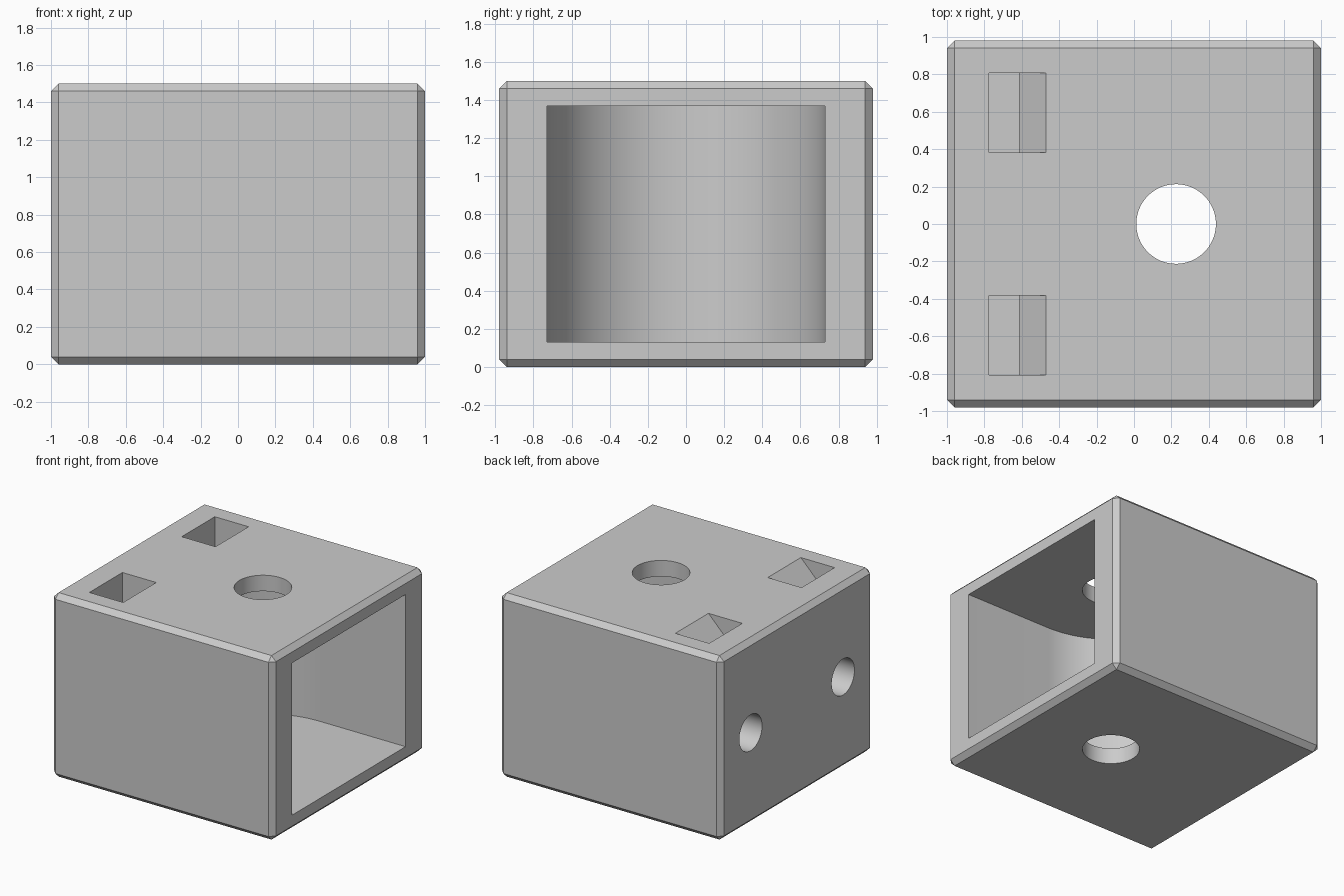
import bpy
import bmesh
from math import cos, sin, pi, radians
from mathutils import Vector

cube = bpy.data.objects.get("Cube")
if cube:
    bpy.data.objects.remove(cube, do_unlink=True)

WIDTH, DEPTH, HEIGHT = 2.0, 1.96, 1.5
CHAMFER = 0.04
BORE_X = 0.225

grey = bpy.data.materials.new("plain grey")
grey.use_nodes = True
grey.diffuse_color = (0.6, 0.6, 0.6, 1)
grey.node_tree.nodes["Principled BSDF"].inputs["Base Color"].default_value = (0.6, 0.6, 0.6, 1)


def prism(name, points, direction):
    """Extrude a closed planar outline along a vector."""
    bm = bmesh.new()
    face = bm.faces.new([bm.verts.new(p) for p in points])
    new = bmesh.ops.extrude_face_region(bm, geom=[face])["geom"]
    moved = [g for g in new if isinstance(g, bmesh.types.BMVert)]
    bmesh.ops.translate(bm, verts=moved, vec=Vector(direction))
    bmesh.ops.recalc_face_normals(bm, faces=bm.faces)
    mesh = bpy.data.meshes.new(name)
    bm.to_mesh(mesh)
    bm.free()
    mesh.materials.append(grey)
    obj = bpy.data.objects.new(name, mesh)
    bpy.context.collection.objects.link(obj)
    return obj


def arc(radius, start, end, steps):
    return [(radius * cos(start + (end - start) * i / steps),
             radius * sin(start + (end - start) * i / steps)) for i in range(steps + 1)]


def apply(obj, modifier):
    bpy.context.view_layer.objects.active = obj
    bpy.ops.object.modifier_apply(modifier=modifier.name)


def cut(obj, cutter):
    cutter.hide_render = True
    mod = obj.modifiers.new("cut", "BOOLEAN")
    mod.operation = "DIFFERENCE"
    mod.solver = "EXACT"
    mod.object = cutter
    apply(obj, mod)
    bpy.data.objects.remove(cutter, do_unlink=True)


# Chamfered block
w, d = WIDTH / 2, DEPTH / 2
block = prism("housing_block", [(-w, -d, 0), (w, -d, 0), (w, d, 0), (-w, d, 0)], (0, 0, HEIGHT))
bevel = block.modifiers.new("chamfer", "BEVEL")
bevel.width = CHAMFER
bevel.segments = 1
apply(block, bevel)

# Round-ended pocket, open at one side
pocket = [(BORE_X + x, y, 0.13) for x, y in arc(0.73, pi / 2, 3 * pi / 2, 48)]
pocket += [(1.2, -0.73, 0.13), (1.2, 0.73, 0.13)]
cut(block, prism("pocket_cutter", pocket, (0, 0, 1.24)))

# Vertical bore through roof and floor
bore = [(BORE_X + x, y, -0.2) for x, y in arc(0.213, 0, 2 * pi, 64)[:-1]]
cut(block, prism("bore_cutter", bore, (0, 0, 2)))

# Nut slots with a sloped lead-in, and the screw holes reaching them
for side in (-1, 1):
    y = side * 0.595
    slot = [(-0.775, 0.53), (-0.615, 0.53), (-0.615, 1.355), (-0.37, 1.6), (-0.775, 1.6)]
    cut(block, prism("slot_cutter", [(x, y - 0.213, z) for x, z in slot], (0, 0.426, 0)))
    hole = [(-1.2, y + a, HEIGHT / 2 + b) for a, b in arc(0.147, 0, 2 * pi, 40)[:-1]]
    cut(block, prism("screw_hole_cutter", hole, (0.5, 0, 0)))

# Smooth curved walls, crisp edges
bpy.ops.object.select_all(action="DESELECT")
block.select_set(True)
bpy.context.view_layer.objects.active = block
bpy.ops.object.shade_smooth_by_angle(angle=radians(25))
